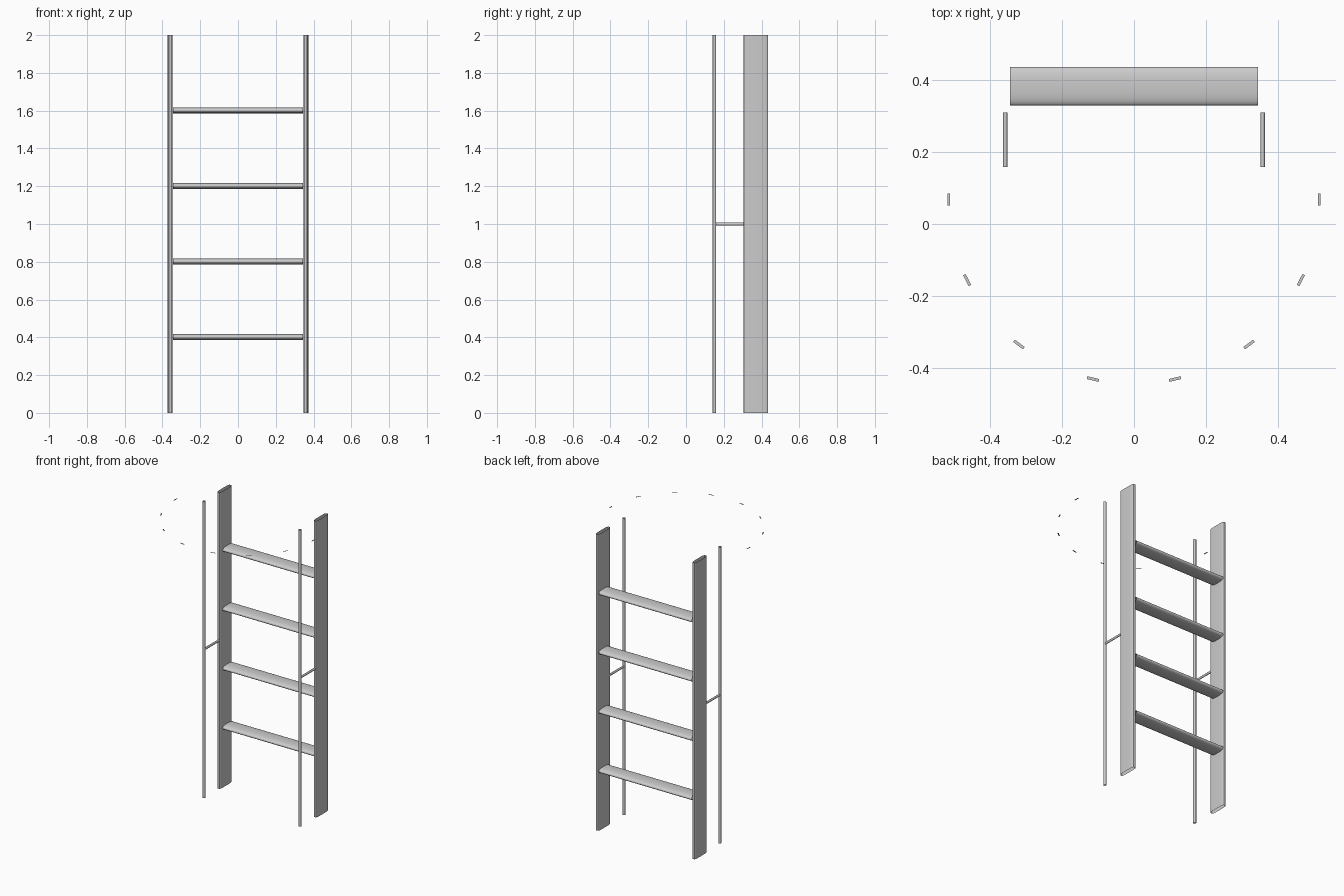
import bpy, math
from mathutils import Vector

if "Cube" in bpy.data.objects:
    bpy.data.objects.remove(bpy.data.objects["Cube"])


def tube(name, start, end, u, v, power=2.0, sides=24):
    """Open-ended tube with a rounded (superellipse) section; u, v are half-axis vectors."""
    start, end, u, v = Vector(start), Vector(end), Vector(u), Vector(v)
    if u.cross(v).dot(end - start) < 0:
        v = -v
    ring = []
    for i in range(sides):
        a = 2 * math.pi * i / sides
        c, s = math.cos(a), math.sin(a)
        ring.append(u * math.copysign(abs(c) ** (2 / power), c)
                    + v * math.copysign(abs(s) ** (2 / power), s))
    verts = [p + r for p in (start, end) for r in ring]
    faces = [(i, (i + 1) % sides, sides + (i + 1) % sides, sides + i)
             for i in range(sides)]
    return add(name, verts, faces, True)


def add(name, verts, faces, smooth=False):
    mesh = bpy.data.meshes.new(name)
    mesh.from_pydata(verts, [], faces)
    obj = bpy.data.objects.new(name, mesh)
    bpy.context.collection.objects.link(obj)
    if smooth:
        bpy.ops.object.select_all(action='DESELECT')
        obj.select_set(True)
        bpy.context.view_layer.objects.active = obj
        bpy.ops.object.shade_smooth_by_angle(angle=math.radians(40))
    return obj


# Flat plates of the ring at the top: x, y, tangent angle
plates = [(0.515, 0.068, 90), (0.464, -0.156, 63), (0.320, -0.335, 37), (0.114, -0.431, 13)]

for side, label in ((-1, "left"), (1, "right")):
    # Broad side rail, open at both ends
    tube("side_rail_" + label, (side * 0.36, 0.37, 0), (side * 0.36, 0.37, 2),
         (0.013, 0, 0), (0, 0.065, 0), 4)
    # Slim handrail in front and its short bracket
    tube("handrail_" + label, (side * 0.358, 0.15, 0), (side * 0.358, 0.15, 2),
         (0.009, 0, 0), (0, 0.009, 0), 3, 16)
    tube("bracket_" + label, (side * 0.358, 0.158, 1), (side * 0.358, 0.31, 1),
         (0.006, 0, 0), (0, 0, 0.008), 2, 12)
    # Ring plates
    for n, (x, y, angle) in enumerate(plates):
        a = math.radians(angle)
        t = Vector((side * math.cos(a), math.sin(a), 0)) * 0.017
        w = Vector((-side * math.sin(a), math.cos(a), 0)) * 0.004
        c = Vector((side * x, y, 2))
        face = (0, 1, 2, 3) if side > 0 else (3, 2, 1, 0)
        add(f"ring_plate_{label}_{n + 1}", [c - t - w, c + t - w, c + t + w, c - t + w], [face])

# Flattened rungs
for n in range(4):
    z = 0.4 * (n + 1) + 0.002
    tube(f"rung_{n + 1}", (-0.345, 0.383, z), (0.345, 0.383, z),
         (0, 0.054, 0), (0, 0, 0.016), 2.4)
